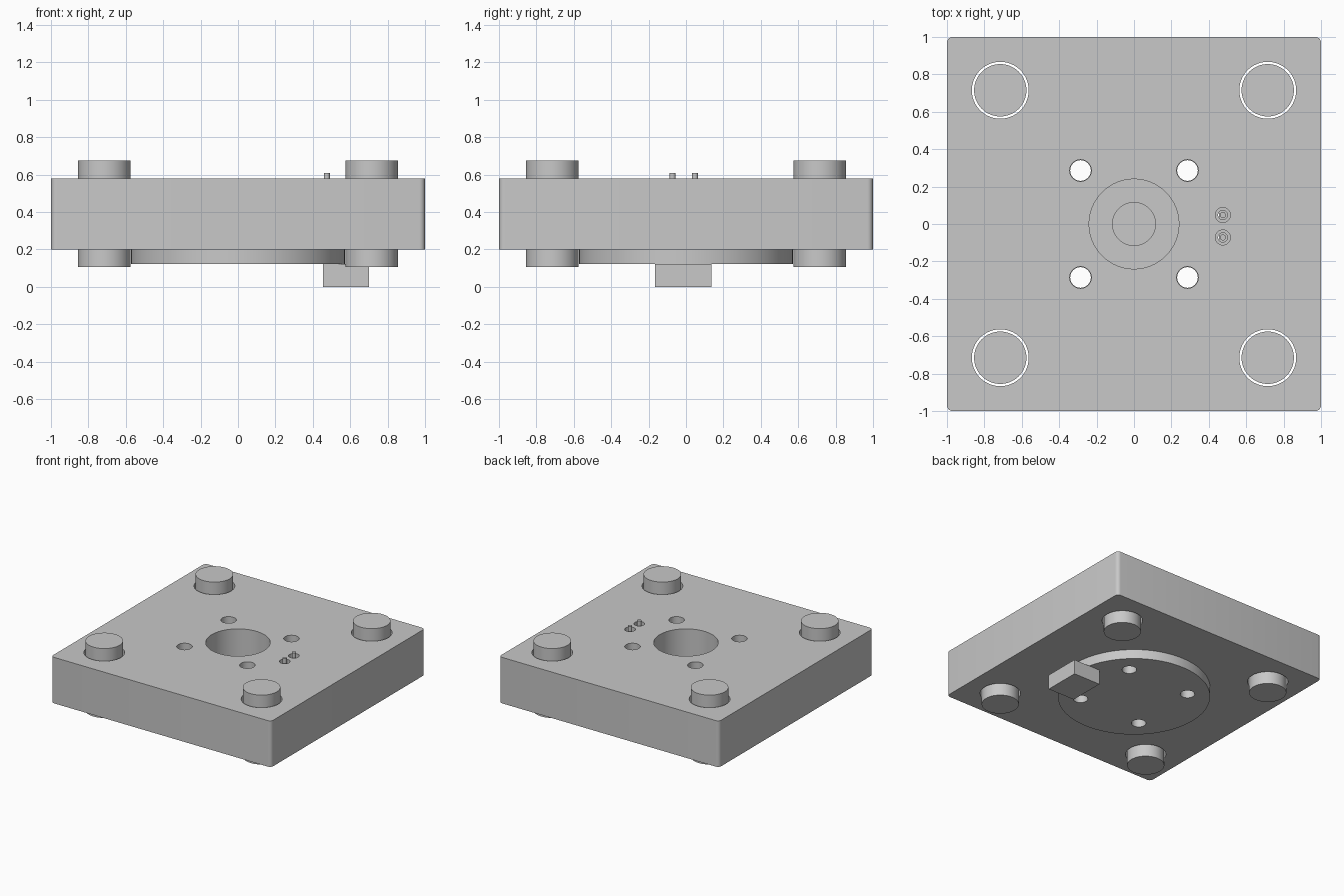
import bpy
import bmesh

if "Cube" in bpy.data.objects:
    bpy.data.objects.remove(bpy.data.objects["Cube"], do_unlink=True)

GREY = (0.58, 0.58, 0.58, 1)
grey = bpy.data.materials.new("light_grey")
grey.use_nodes = True
grey.diffuse_color = GREY
grey.node_tree.nodes["Principled BSDF"].inputs["Base Color"].default_value = GREY


def activate(obj):
    bpy.ops.object.select_all(action="DESELECT")
    obj.select_set(True)
    bpy.context.view_layer.objects.active = obj


def cylinder(name, x, y, radius, z0, z1, sides=64):
    bpy.ops.mesh.primitive_cylinder_add(
        vertices=sides, radius=radius, depth=z1 - z0, location=(x, y, (z0 + z1) / 2))
    obj = bpy.context.object
    obj.name = name
    obj.data.materials.append(grey)
    bpy.ops.object.shade_smooth_by_angle()
    return obj


def box(name, x0, x1, y0, y1, z0, z1):
    bpy.ops.mesh.primitive_cube_add(
        size=1, location=((x0 + x1) / 2, (y0 + y1) / 2, (z0 + z1) / 2))
    obj = bpy.context.object
    obj.name = name
    obj.scale = (x1 - x0, y1 - y0, z1 - z0)
    bpy.ops.object.transform_apply(location=False, rotation=False, scale=True)
    obj.data.materials.append(grey)
    return obj


def drill(obj, holes):
    """Cut round holes, each given as x, y, radius, bottom, top."""
    for hole in holes:
        cutter = cylinder("hole_cutter", *hole)
        cutter.hide_render = True
        mod = obj.modifiers.new("hole", "BOOLEAN")
        mod.operation = "DIFFERENCE"
        mod.solver = "EXACT"
        mod.object = cutter
        activate(obj)
        bpy.ops.object.modifier_apply(modifier=mod.name)
        bpy.data.objects.remove(cutter, do_unlink=True)
    activate(obj)
    bpy.ops.object.shade_smooth_by_angle()


BOTTOM, TOP = 0.2, 0.578       # block
DISC_BOTTOM = 0.122
corners = [(sx, sy) for sx in (-1, 1) for sy in (-1, 1)]
posts = [(0.715 * sx, 0.715 * sy) for sx, sy in corners]
bolts = [(0.286 * sx, 0.286 * sy) for sx, sy in corners]
pins = [(0.475, 0.048), (0.475, -0.072)]

# Main block with rounded upright edges
block = box("block", -1, 1, -1, 1, BOTTOM, TOP)
bm = bmesh.new()
bm.from_mesh(block.data)
upright = [e for e in bm.edges if abs(e.verts[0].co.z - e.verts[1].co.z) > 0.1]
bmesh.ops.bevel(bm, geom=upright, offset=0.03, segments=5, profile=0.5, affect="EDGES")
bm.to_mesh(block.data)
bm.free()
drill(block, [(0, 0, 0.24, 0, 1)]
      + [(x, y, 0.152, 0, 1) for x, y in posts]
      + [(x, y, 0.058, 0, 1) for x, y in bolts]
      + [(x, y, 0.04, 0, 1) for x, y in pins])

# Disc under the block, with a shallow centre recess
disc = cylinder("lower_disc", 0, 0, 0.573, DISC_BOTTOM, BOTTOM, 96)
drill(disc, [(0, 0, 0.115, 0.16, 1)]
      + [(x, y, 0.055, 0, 1) for x, y in bolts]
      + [(x, y, 0.025, 0, 1) for x, y in pins])

# Corner posts
for (x, y), (sx, sy) in zip(posts, corners):
    name = ("back" if sy > 0 else "front") + ("_left" if sx > 0 else "_right")
    cylinder(name + "_post", x, y, 0.14, 0.105, 0.675)

# Connector box and its two pins
box("connector_box", 0.455, 0.7, -0.165, 0.137, 0, DISC_BOTTOM)
for side, (x, y) in zip(("back", "front"), pins):
    cylinder(side + "_pin", x, y, 0.016, DISC_BOTTOM - 0.01, 0.607, 24)
